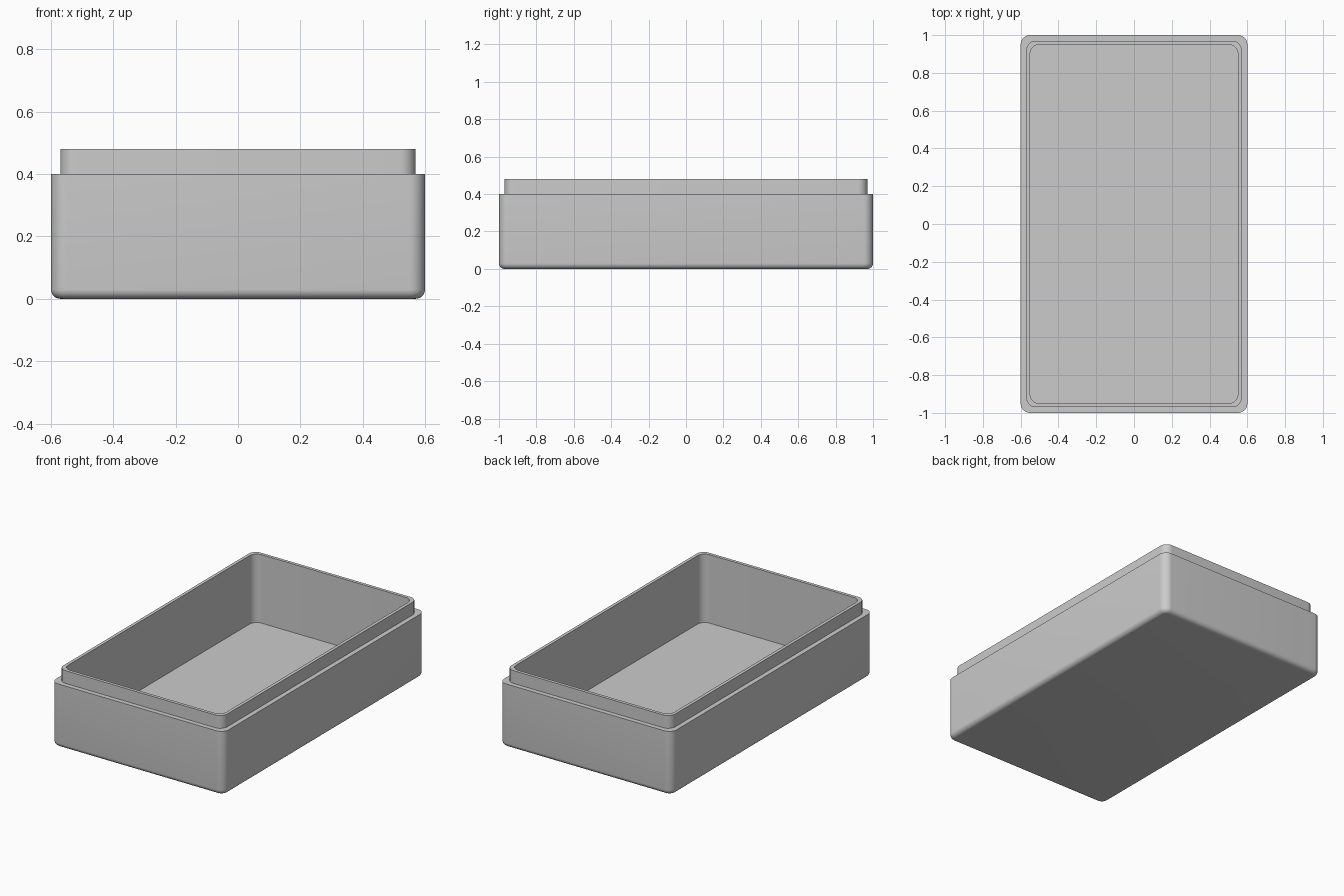
import bpy
import bmesh
from math import cos, sin, pi, radians

cube = bpy.data.objects.get("Cube")
if cube:
    bpy.data.objects.remove(cube, do_unlink=True)

HALF_X, HALF_Y = 0.6, 1.0
CORNER, FILLET = 0.05, 0.03
CORNER_STEPS, FILLET_STEPS = 10, 6

grey = bpy.data.materials.new("light_grey")
grey.use_nodes = True
colour = (0.6, 0.6, 0.6, 1)
grey.diffuse_color = colour
grey.node_tree.nodes["Principled BSDF"].inputs["Base Color"].default_value = colour


def add_ring(bm, inset, radius, z):
    """Rounded rectangle of vertices, inset from the outer wall."""
    ring = []
    for quarter, (sx, sy) in enumerate([(1, 1), (-1, 1), (-1, -1), (1, -1)]):
        cx = sx * (HALF_X - inset - radius)
        cy = sy * (HALF_Y - inset - radius)
        for i in range(CORNER_STEPS + 1):
            a = (quarter + i / CORNER_STEPS) * pi / 2
            ring.append(bm.verts.new((cx + radius * cos(a), cy + radius * sin(a), z)))
    return ring


# Wall section from the underside, over the lip, to the inner floor
section = []
for i in range(FILLET_STEPS + 1):
    a = i / FILLET_STEPS * pi / 2
    inset = FILLET * (1 - sin(a))
    section.append((inset, CORNER - inset, FILLET * (1 - cos(a))))
section += [
    (0, CORNER, 0.4),        # outer shoulder edge
    (0.03, CORNER, 0.4),     # foot of the lip
    (0.03, CORNER, 0.48),    # outer lip edge
    (0.05, CORNER, 0.48),    # inner lip edge
    (0.05, CORNER, 0.05),    # inner floor edge
]

# Open box with stepped lip
bm = bmesh.new()
rings = [add_ring(bm, *point) for point in section]
for low, high in zip(rings, rings[1:]):
    for i in range(len(low)):
        j = (i + 1) % len(low)
        bm.faces.new((low[i], low[j], high[j], high[i]))
bm.faces.new(list(reversed(rings[0])))
bm.faces.new(rings[-1])
bmesh.ops.recalc_face_normals(bm, faces=bm.faces)

mesh = bpy.data.meshes.new("box_base")
bm.to_mesh(mesh)
bm.free()
mesh.materials.append(grey)
box = bpy.data.objects.new("box_base", mesh)
bpy.context.collection.objects.link(box)

# Smooth the rounded corners, keep the rim edges sharp
bpy.ops.object.select_all(action="DESELECT")
box.select_set(True)
bpy.context.view_layer.objects.active = box
bpy.ops.object.shade_smooth_by_angle(angle=radians(30))
